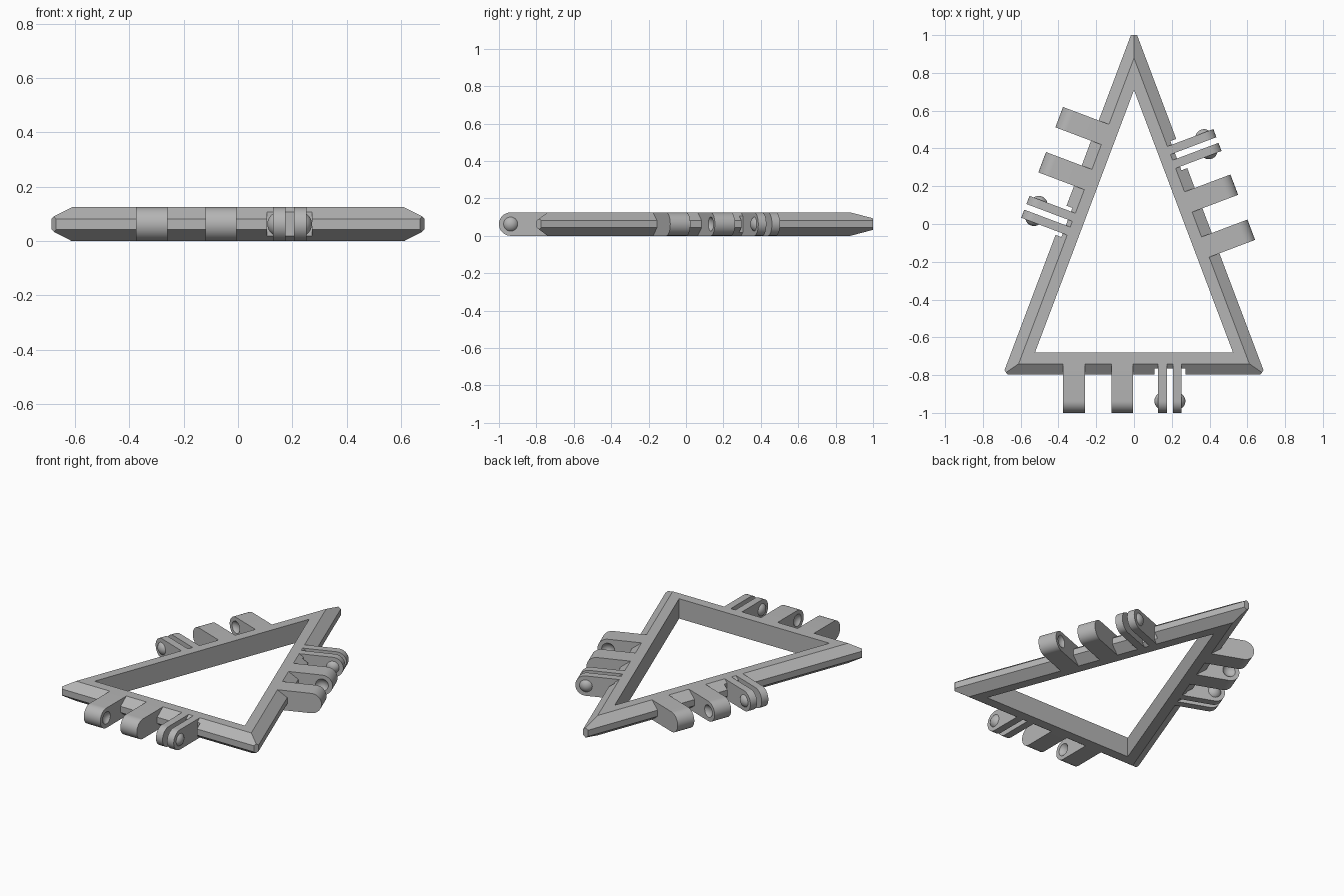
import bpy, bmesh
from math import pi, sin, cos, radians
from mathutils import Matrix, Vector

if "Cube" in bpy.data.objects:
    bpy.data.objects.remove(bpy.data.objects["Cube"])

THICK = 0.125
MID = THICK / 2
RIDGE = 0.06      # flat width of the frame, where its bevel starts
OUTER = 0.118     # full width of the frame
REACH = 0.32      # lug tip, measured from the inner edge
DOME_R, DOME_H = 0.038, 0.02
BALL_R = (DOME_R ** 2 + DOME_H ** 2) / (2 * DOME_H)

grey = bpy.data.materials.new("plain grey")
grey.use_nodes = True
colour = (0.46, 0.46, 0.46, 1)
grey.diffuse_color = colour
grey.node_tree.nodes["Principled BSDF"].inputs["Base Color"].default_value = colour


def make_object(name, bm, matrix=Matrix()):
    bmesh.ops.recalc_face_normals(bm, faces=bm.faces)
    mesh = bpy.data.meshes.new(name)
    bm.to_mesh(mesh)
    bm.free()
    mesh.transform(matrix)
    mesh.materials.append(grey)
    obj = bpy.data.objects.new(name, mesh)
    bpy.context.collection.objects.link(obj)
    return obj


def activate(obj):
    bpy.ops.object.select_all(action="DESELECT")
    obj.select_set(True)
    bpy.context.view_layer.objects.active = obj


def cut(obj, cutter):
    cutter.hide_render = True
    mod = obj.modifiers.new("cut", "BOOLEAN")
    mod.operation = "DIFFERENCE"
    mod.solver = "EXACT"
    mod.object = cutter
    activate(obj)
    bpy.ops.object.modifier_apply(modifier=mod.name)
    bpy.data.objects.remove(cutter)


def smooth(obj):
    activate(obj)
    bpy.ops.object.shade_smooth_by_angle(angle=radians(30))


def ball(name, x, matrix):
    bm = bmesh.new()
    bmesh.ops.create_uvsphere(bm, u_segments=32, v_segments=24, radius=BALL_R)
    place = Matrix.Translation((x, REACH - MID, MID)) @ Matrix.Rotation(pi / 2, 4, "Y")
    return make_object(name, bm, matrix @ place)


def lug(name, x0, x1, matrix):
    """Flat bar with a rounded tip, from the frame ridge outwards."""
    points = [(RIDGE - 0.002, 0)]
    for i in range(25):
        a = -pi / 2 + pi * i / 24
        points.append((REACH - MID + MID * cos(a), MID + MID * sin(a)))
    points.append((RIDGE - 0.002, THICK))
    bm = bmesh.new()
    face = bm.faces.new([bm.verts.new((x0, y, z)) for y, z in points])
    ext = bmesh.ops.extrude_face_region(bm, geom=[face])
    moved = [g for g in ext["geom"] if isinstance(g, bmesh.types.BMVert)]
    bmesh.ops.translate(bm, verts=moved, vec=(x1 - x0, 0, 0))
    return make_object(name, bm, matrix)


# Triangular frame: a bevelled section carried round three mitred corners
corners = [Vector((0, 0.709, 0)), Vector((0.524, -0.68, 0)), Vector((-0.524, -0.68, 0))]
normals = []
for a, b in zip(corners, corners[1:] + corners[:1]):
    d = (b - a).normalized()
    normals.append(Vector((-d.y, d.x, 0)))
section = [(0, 0), (RIDGE, 0), (OUTER, 0.043), (OUTER, THICK - 0.043), (RIDGE, THICK), (0, THICK)]
bm = bmesh.new()
rings, miters = [], []
for i, corner in enumerate(corners):
    n1, n2 = normals[i - 1], normals[i]
    miter = (n1 + n2) / (1 + n1.dot(n2))
    miters.append(miter)
    rings.append([bm.verts.new(corner + miter * t + Vector((0, 0, z))) for t, z in section])
for i in range(3):
    r, s = rings[i], rings[(i + 1) % 3]
    for k in range(len(section)):
        j = (k + 1) % len(section)
        bm.faces.new((r[k], r[j], s[j], s[k]))

# Blunt the three sharp tips
for tip, miter in zip([(0, 1, 0), (0.683, -0.778, 0), (-0.683, -0.778, 0)], miters):
    bmesh.ops.bisect_plane(bm, geom=bm.verts[:] + bm.edges[:] + bm.faces[:],
                           plane_co=tip, plane_no=miter.normalized(), clear_outer=True)
    bmesh.ops.holes_fill(bm, edges=[e for e in bm.edges if e.is_boundary])
frame = make_object("triangle_frame", bm)

# Hinge sets: each side has a thin domed pair and a wide socketed pair
for side, corner, n, mid in zip(("left", "front", "right"), corners, normals, (-0.07, 0, 0.072)):
    along = Vector((n.y, -n.x, 0))
    base = Matrix((along, n, (0, 0, 1))).transposed().to_4x4()
    base.translation = n * corner.dot(n)
    thin = base @ Matrix.Translation((mid - 0.19, 0, 0))
    wide = base @ Matrix.Translation((mid + 0.19, 0, 0))

    # Clearance notch behind the thin pair
    bm = bmesh.new()
    bmesh.ops.create_cube(bm, size=1)
    bmesh.ops.scale(bm, vec=(0.165, 0.1, 0.3), verts=bm.verts)
    notch = make_object("notch_cutter", bm, thin @ Matrix.Translation((0, 0.135, MID)))
    cut(frame, notch)

    for end, s in (("first", -1), ("second", 1)):
        smooth(lug(f"{side}_thin_lug_{end}", s * 0.016, s * 0.062, thin))
        dome = ball(f"{side}_dome_{end}", s * (0.062 + DOME_H - BALL_R), thin)
        bm = bmesh.new()
        bm.from_mesh(dome.data)
        # Keep only the cap standing out of the lug
        bmesh.ops.bisect_plane(bm, geom=bm.verts[:] + bm.edges[:] + bm.faces[:],
                               plane_co=thin @ Vector((s * 0.06, 0, 0)),
                               plane_no=along * -s, clear_outer=True)
        bm.to_mesh(dome.data)
        bm.free()
        smooth(dome)

        block = lug(f"{side}_wide_lug_{end}", s * 0.07, s * 0.185, wide)
        cut(block, ball("socket_cutter", s * (0.07 + DOME_H - BALL_R), wide))
        smooth(block)
